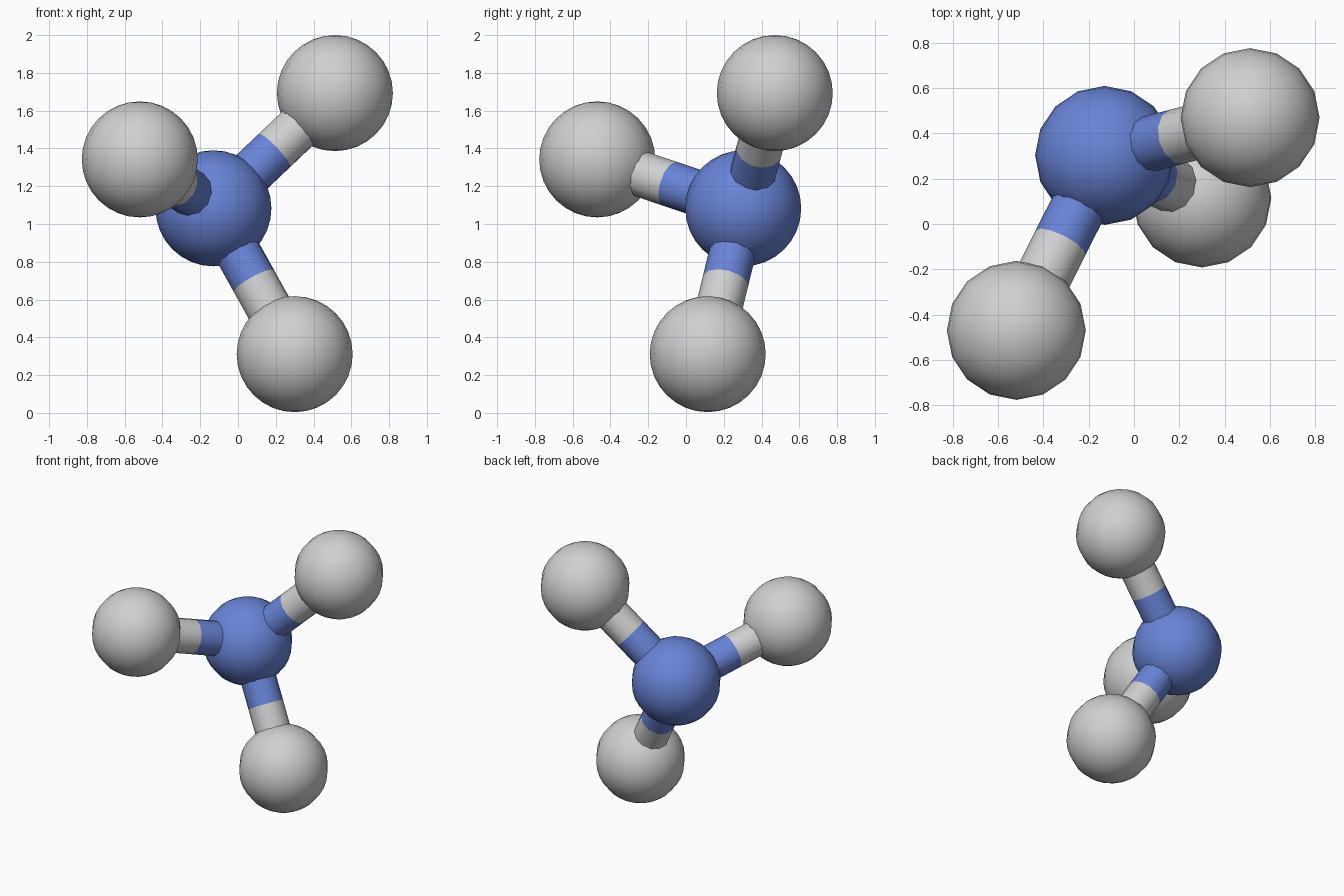
import bpy
import math
from mathutils import Vector

if "Cube" in bpy.data.objects:
    bpy.data.objects.remove(bpy.data.objects["Cube"], do_unlink=True)


def make_material(name, rgb):
    mat = bpy.data.materials.new(name)
    mat.use_nodes = True
    mat.diffuse_color = (*rgb, 1)
    mat.node_tree.nodes["Principled BSDF"].inputs["Base Color"].default_value = (*rgb, 1)
    return mat


BLUE = make_material("blue", (0.14, 0.23, 0.68))
GREY = make_material("light grey", (0.63, 0.63, 0.63))
BALL_RADIUS = 0.307
STICK_RADIUS = 0.123


def finish(name, mat):
    obj = bpy.context.object
    obj.name = name
    obj.data.materials.append(mat)
    bpy.ops.object.shade_smooth_by_angle(angle=math.radians(40))
    return obj


def ball(name, centre, mat):
    bpy.ops.mesh.primitive_uv_sphere_add(segments=16, ring_count=16,
                                         radius=BALL_RADIUS, location=centre)
    return finish(name, mat)


def stick(name, start, end, mat):
    axis = end - start
    bpy.ops.mesh.primitive_cylinder_add(vertices=12, radius=STICK_RADIUS,
                                        depth=axis.length, end_fill_type='NOTHING',
                                        location=(start + end) / 2,
                                        rotation=axis.to_track_quat('Z', 'Y').to_euler())
    return finish(name, mat)


# Central ball
hub = Vector((-0.13, 0.303, 1.083))
ball("centre_ball", hub, BLUE)

# Outer balls, each joined to the centre by a two-coloured stick
outer = {
    "upper_left": Vector((0.513, 0.47, 1.693)),
    "front_right": Vector((-0.52, -0.47, 1.342)),
    "lower_left": Vector((0.30, 0.115, 0.311)),
}
for name, centre in outer.items():
    middle = (hub + centre) / 2
    ball(name + "_ball", centre, GREY)
    stick(name + "_inner_stick", hub, middle, BLUE)
    stick(name + "_outer_stick", middle, centre, GREY)
